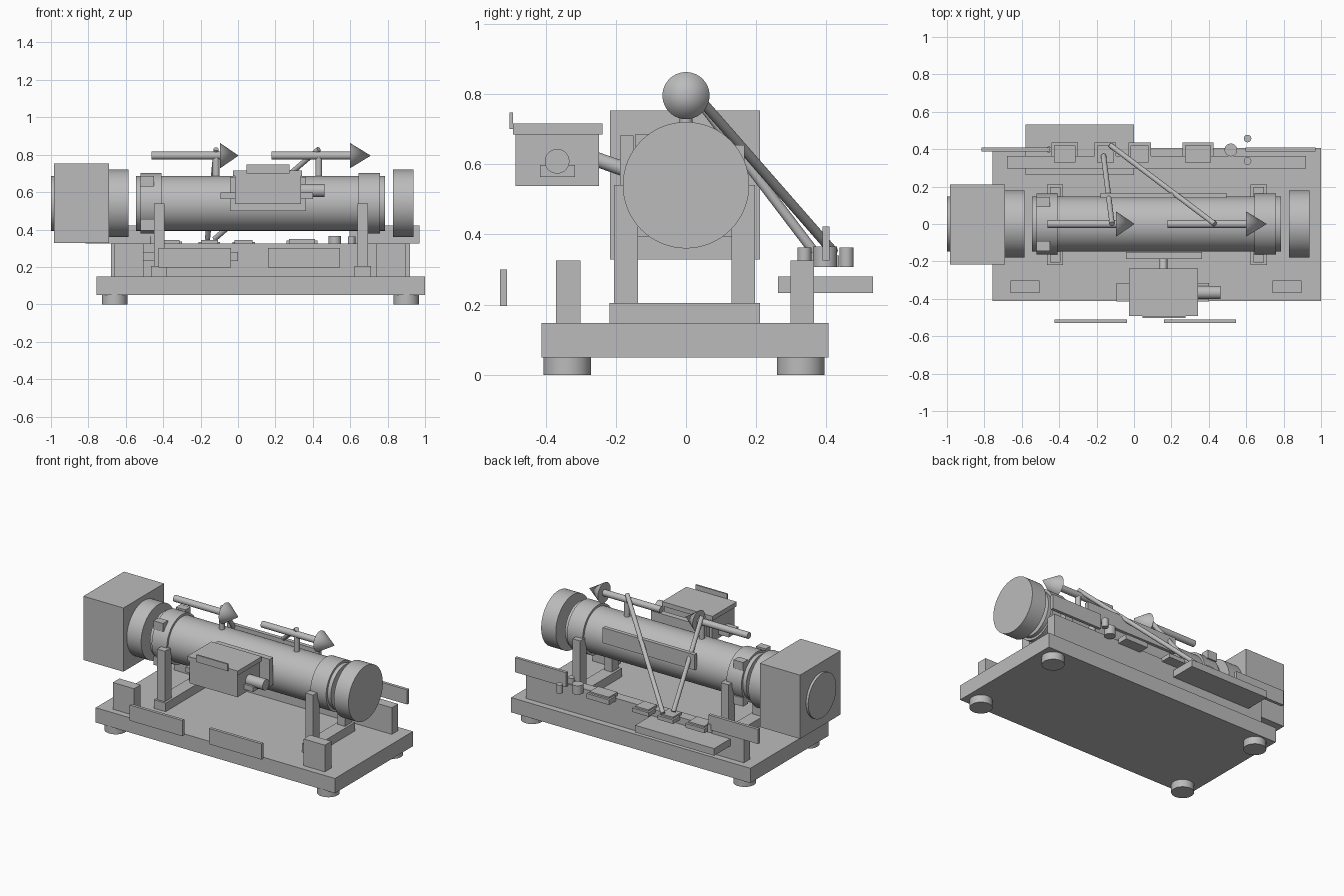
import bpy
from math import radians
from mathutils import Vector

default = bpy.data.objects.get("Cube")
if default:
    bpy.data.objects.remove(default, do_unlink=True)

grey = bpy.data.materials.new("plain grey")
grey.use_nodes = True
grey.diffuse_color = (0.5, 0.5, 0.5, 1)
grey.node_tree.nodes["Principled BSDF"].inputs["Base Color"].default_value = (0.5, 0.5, 0.5, 1)

AXIS = 0.54        # height of the tube axis
DECK = 0.148       # top of the base plate
RAIL = 0.325       # top of the rear rail


def finish(name):
    ob = bpy.context.object
    ob.name = name
    ob.data.materials.append(grey)
    return ob


def box(name, x, y, z):
    """Box from its (min, max) range on each axis."""
    spans = (x, y, z)
    bpy.ops.mesh.primitive_cube_add(size=1, location=[(a + b) / 2 for a, b in spans])
    ob = finish(name)
    ob.scale = [b - a for a, b in spans]
    bpy.ops.object.transform_apply(location=False, rotation=False, scale=True)
    return ob


def rod(name, start, end, radius, tip=None):
    """Round bar between two points; a tip radius makes it a cone."""
    start, end = Vector(start), Vector(end)
    way = end - start
    bpy.ops.mesh.primitive_cone_add(
        vertices=64, radius1=radius, radius2=radius if tip is None else tip,
        depth=way.length, location=(start + end) / 2,
        rotation=way.to_track_quat('Z', 'Y').to_euler())
    ob = finish(name)
    bpy.ops.object.shade_smooth_by_angle(angle=radians(30))
    return ob


def along_x(name, x0, x1, radius, y=0, z=AXIS, tip=None):
    return rod(name, (x0, y, z), (x1, y, z), radius, tip)


def upright(name, x, y, z0, z1, radius):
    return rod(name, (x, y, z0), (x, y, z1), radius)


# Base plate, feet and front corner blocks
box("base_plate", (-0.756, 1.0), (-0.412, 0.406), (0.05, DECK))
for x in (-0.66, 0.90):
    for y in (-0.338, 0.327):
        upright("foot", x, y, 0, 0.05, 0.068)
for x in (-0.582, 0.818):
    box("corner_block", (x - 0.078, x + 0.078), (-0.37, -0.301), (DECK, RAIL))

# Rear rail with its shelf
box("rear_rail", (-0.68, 0.92), (0.298, 0.364), (DECK, RAIL))
box("rear_shelf", (-0.58, 0), (0.262, 0.533), (0.233, 0.28))

# Main tube, collars and end caps
along_x("main_tube", -0.545, 0.785, 0.147)
along_x("left_end_cap", 0.83, 0.937, 0.18)
along_x("right_end_cap", -0.69, -0.585, 0.18)
for x0, x1 in ((-0.52, -0.41), (0.645, 0.76)):
    along_x("collar", x0, x1, 0.162)
for sy in (-1, 1):
    for sz in (-1, 1):
        y, z = sy * 0.118, AXIS + sz * 0.118
        box("collar_lug", (-0.52, -0.45), (y - 0.026, y + 0.026), (z - 0.028, z + 0.028))

# Housing at the end of the tube
box("end_housing", (-0.984, -0.69), (-0.216, 0.21), (0.329, 0.752))
along_x("housing_disc", -1.0, -0.984, 0.147)

# Cradles
for x in (-0.422, 0.667):
    box("cradle_foot", (x - 0.043, x + 0.043), (-0.218, 0.21), (DECK, 0.205))
    for y in (-0.171, 0.163):
        box("cradle_post", (x - 0.028, x + 0.028), (y - 0.034, y + 0.034), (0.205, AXIS))

# Floating label panels, front and rear
for x0, x1 in ((-0.425, -0.037), (0.16, 0.545)):
    box("front_panel", (x0, x1), (-0.53, -0.51), (0.196, 0.30))
for x0, x1 in ((-0.815, -0.45), (0.596, 0.97)):
    box("rear_panel", (x0, x1), (0.388, 0.408), (RAIL, 0.422))

# Control box on the front of the tube
box("mounting_plate", (-0.043, 0.363), (-0.188, -0.15), (0.5, 0.682))
rod("mounting_arm", (0.157, -0.27, 0.619), (0.157, -0.16, 0.58), 0.021)
box("control_box", (-0.016, 0.336), (-0.486, -0.248), (0.537, 0.685))
box("control_box_lid", (-0.028, 0.342), (-0.492, -0.238), (0.685, 0.715))
box("lid_tab", (0.045, 0.275), (-0.502, -0.492), (0.70, 0.747))
along_x("side_knob", 0.336, 0.462, 0.035, y=-0.367, z=0.608)
for x0, x1 in ((-0.093, -0.016), (0.336, 0.402)):
    box("side_bracket", (x0, x1), (-0.415, -0.316), (0.563, 0.597))

# Strip on the rear of the tube
box("rear_strip", (-0.18, 0.495), (0.14, 0.166), (0.553, 0.655))

# Direction arrows on top with their stems
for tail, neck, point, stem in ((-0.463, -0.095, 0.003, -0.117), (0.18, 0.6, 0.71, 0.432)):
    along_x("arrow_shaft", tail, neck, 0.021, z=0.795)
    along_x("arrow_head", neck, point, 0.067, z=0.795, tip=0)
    upright("arrow_stem", stem, 0, 0.67, 0.79, 0.018)

# Struts from the arrows down to the rail
rod("long_strut", (0.432, 0, 0.83), (-0.125, 0.42, 0.35), 0.014)
rod("short_strut", (-0.117, 0, 0.83), (-0.163, 0.365, 0.35), 0.014)

# Small fittings along the rail
for x0, x1, top in ((-0.44, -0.30, 0.335), (-0.21, -0.095, 0.333), (-0.03, 0.09, 0.333),
                    (0.26, 0.425, 0.34)):
    box("rail_fitting", (x0, x1), (0.367 - 0.005, 0.435), (0.307, top))
    box("rail_fitting_top", (x0 + 0.012, x1 - 0.012), (0.33, 0.42), (0.307, top + 0.01))
upright("rail_button", 0.518, 0.396, 0.307, 0.366, 0.034)
for y in (0.337, 0.457):
    upright("rail_pin", 0.607, y, 0.307, 0.363, 0.02)
upright("rail_peg", -0.455, 0.398, 0.307, 0.363, 0.016)
